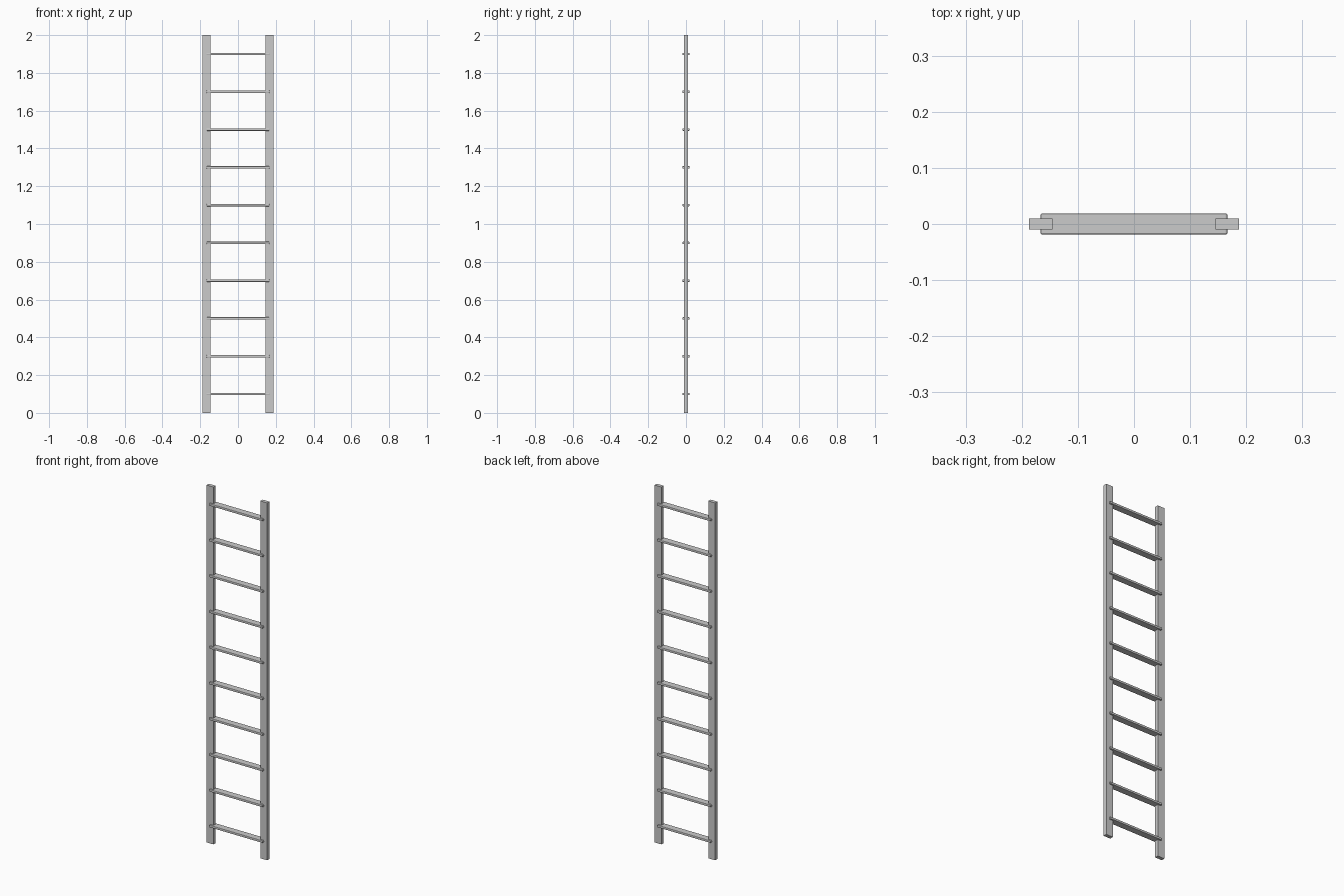
import bpy

if "Cube" in bpy.data.objects:
    bpy.data.objects.remove(bpy.data.objects["Cube"])


def box(name, size, loc, bevel=0.0):
    bpy.ops.mesh.primitive_cube_add(size=1, location=loc)
    ob = bpy.context.object
    ob.name = name
    ob.scale = size
    bpy.ops.object.transform_apply(location=False, rotation=False, scale=True)
    if bevel:
        m = ob.modifiers.new("Bevel", "BEVEL")
        m.width = bevel
        m.segments = 2
    return ob


# Side rails
for side, sx in (("left", -1), ("right", 1)):
    box(f"{side}_rail", (0.042, 0.02, 2.0), (sx * 0.166, 0, 1.0))

# Rungs, set into the rails and slightly proud front and back
for i in range(10):
    box(f"rung_{i + 1}", (0.333, 0.038, 0.013), (0, 0, 0.1 + 0.2 * i), 0.003)
